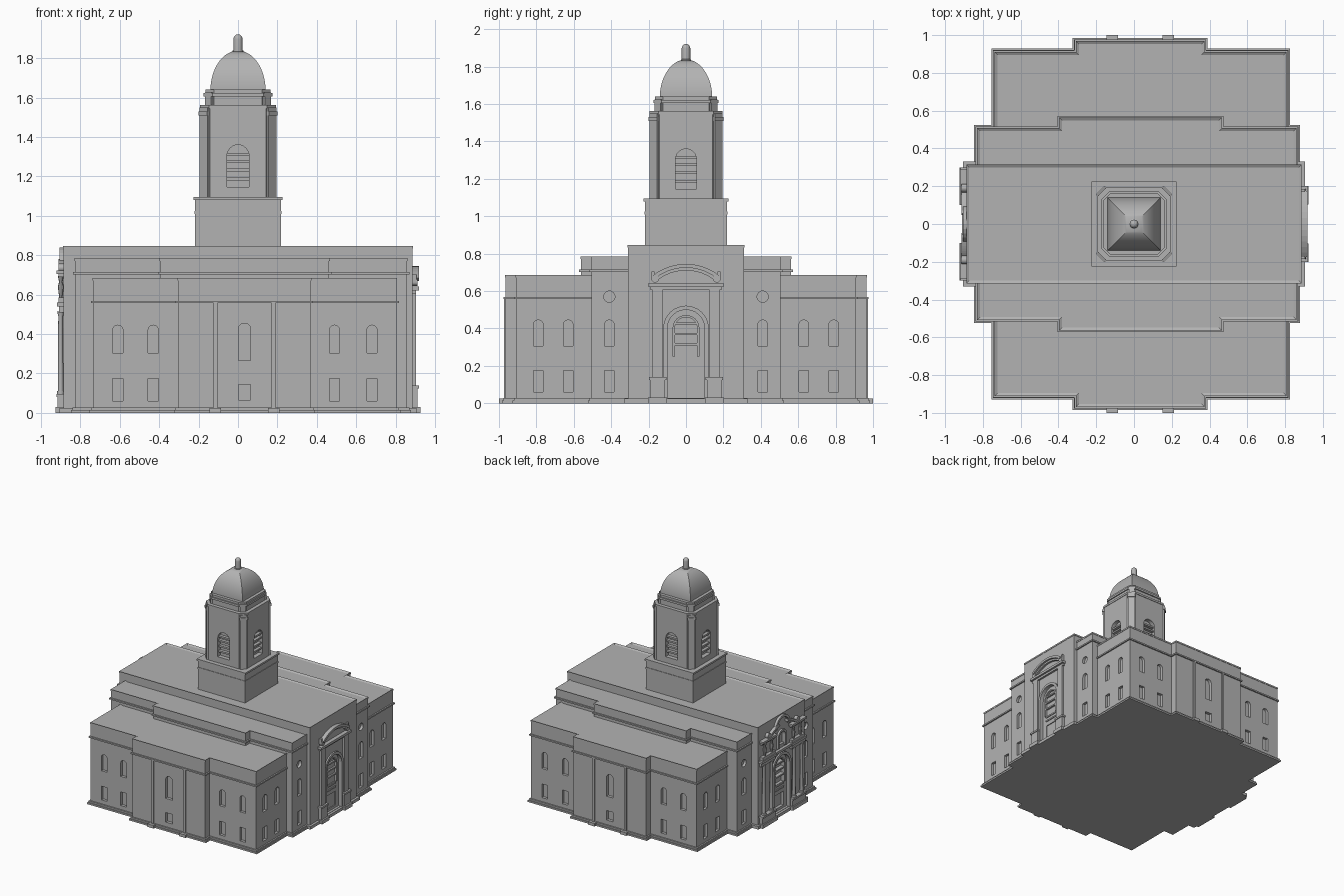
import bpy, bmesh, math
from mathutils import Vector

if "Cube" in bpy.data.objects:
    bpy.data.objects.remove(bpy.data.objects["Cube"])

stone = bpy.data.materials.new("grey_stone")
stone.use_nodes = True
GREY = (0.45, 0.45, 0.45, 1)
stone.diffuse_color = GREY
stone.node_tree.nodes["Principled BSDF"].inputs["Base Color"].default_value = GREY

# Facade frames: u runs along the wall, d is the distance out from the centre
FRAMES = {
    "+x": lambda u, z, d: Vector((d, u, z)),
    "-x": lambda u, z, d: Vector((-d, u, z)),
    "+y": lambda u, z, d: Vector((u, d, z)),
    "-y": lambda u, z, d: Vector((u, -d, z)),
    "up": lambda u, v, d: Vector((u, v, d)),
}


def prism(bm, pts, face, d0, d1, rim=0, sink=0):
    """Extrude an outline between two depths, optionally sinking the top face."""
    f = FRAMES[face]
    rings = [[bm.verts.new(f(a, b, d)) for a, b in pts] for d in (d0, d1)]
    n = len(pts)
    faces = [bm.faces.new(r) for r in rings]
    for i in range(n):
        j = (i + 1) % n
        faces.append(bm.faces.new((rings[0][i], rings[0][j], rings[1][j], rings[1][i])))
    bmesh.ops.recalc_face_normals(bm, faces=faces)
    if rim:
        bmesh.ops.inset_region(bm, faces=[faces[1]], thickness=rim, use_even_offset=True)
        bmesh.ops.translate(bm, verts=faces[1].verts, vec=(0, 0, -sink))


def loft(bm, profile, n, centre=(0, 0), turn=0):
    """Stack regular rings of (radius, height)."""
    rings = []
    for r, z in profile:
        rings.append([bm.verts.new((centre[0] + r * math.cos(turn + k * math.tau / n),
                                    centre[1] + r * math.sin(turn + k * math.tau / n), z)) for k in range(n)])
    for a, b in zip(rings, rings[1:]):
        for i in range(n):
            j = (i + 1) % n
            bm.faces.new((a[i], a[j], b[j], b[i]))
    bm.faces.new(rings[0][::-1])
    bm.faces.new(rings[-1])


def finish(bm, name, smooth=False, cutters=()):
    mesh = bpy.data.meshes.new(name)
    bm.to_mesh(mesh)
    bm.free()
    ob = bpy.data.objects.new(name, mesh)
    bpy.context.collection.objects.link(ob)
    mesh.materials.append(stone)
    for c in cutters:
        m = ob.modifiers.new("openings", "BOOLEAN")
        m.object, m.operation, m.solver = c, "DIFFERENCE", "EXACT"
    if smooth:
        bpy.ops.object.select_all(action="DESELECT")
        ob.select_set(True)
        bpy.context.view_layer.objects.active = ob
        bpy.ops.object.shade_smooth_by_angle(angle=math.radians(35))
    return ob


def rect(u0, u1, z0, z1):
    return [(u0, z0), (u1, z0), (u1, z1), (u0, z1)]


def arc(u, z, r, a0, a1, n=12, squash=1):
    steps = [math.radians(a0 + (a1 - a0) * k / n) for k in range(n + 1)]
    return [(u + r * math.cos(a), z + r * squash * math.sin(a)) for a in steps]


def arched(u, w, z0, z1):
    """Round-headed opening of half width w."""
    return [(u - w, z0), (u + w, z0)] + arc(u, z1 - w, w, 0, 180)


def arch_band(u, r0, r1, spring, foot):
    return ([(u + r0, foot), (u + r1, foot)] + arc(u, spring, r1, 0, 180)
            + [(u - r1, foot), (u - r0, foot)] + arc(u, spring, r0, 180, 0))


def plan(x0, x1, y, p0, p1, py, off=0):
    """Block outline with a shallow projecting bay on front and back."""
    x0, x1, y, p0, p1, py = x0 - off, x1 + off, y + off, p0 - off, p1 + off, py + off
    return [(x0, -y), (p0, -y), (p0, -py), (p1, -py), (p1, -y), (x1, -y),
            (x1, y), (p1, y), (p1, py), (p0, py), (p0, y), (x0, y)]


def octagon(h, flat):
    return [(sx * a, sy * b) for sx, sy, swap in
            ((1, 1, 0), (1, 1, 1), (-1, 1, 1), (-1, 1, 0), (-1, -1, 0), (-1, -1, 1), (1, -1, 1), (1, -1, 0))
            for a, b in [((flat, h) if swap else (h, flat))]]


WING = (-0.735, 0.805, 0.908, -0.305, 0.37, 0.965)
MIDDLE = (-0.827, 0.858, 0.505, -0.395, 0.463, 0.562)
HALL_X, HALL_Y = 0.885, 0.31

# Window and door cutters: shallow openings, then deeper ones inside the niches
openings, deep = bmesh.new(), bmesh.new()
for face in ("-y", "+y"):
    for u in (-0.61, -0.43, 0.49, 0.68):
        prism(openings, arched(u, 0.026, 0.305, 0.445), face, 0.885, 0.93)
        prism(openings, rect(u - 0.026, u + 0.026, 0.06, 0.175), face, 0.885, 0.93)
    prism(openings, arched(0.033, 0.031, 0.265, 0.455), face, 0.94, 0.98)
    prism(openings, rect(0.002, 0.064, 0.065, 0.145), face, 0.94, 0.98)
for face, wing_d, mid_d in (("+x", 0.805, 0.858), ("-x", 0.735, 0.827)):
    for s in (-1, 1):
        for u, d in ((0.41, mid_d), (0.63, wing_d), (0.79, wing_d)):
            prism(openings, arched(s * u, 0.026, 0.305, 0.445), face, d - 0.022, d + 0.02)
            prism(openings, rect(s * u - 0.026, s * u + 0.026, 0.06, 0.175), face, d - 0.022, d + 0.02)
        prism(openings, arc(s * 0.41, 0.57, 0.03, 0, 345, 23), face, mid_d - 0.022, mid_d + 0.02)
    prism(openings, arched(0, 0.1, 0.028, 0.5), face, HALL_X - 0.02, 0.95)
    prism(deep, arched(0, 0.06, 0.25, 0.46), face, HALL_X - 0.045, 0.95)
    prism(deep, rect(-0.06, 0.06, 0.05, 0.165), face, HALL_X - 0.045, 0.95)
prism(openings, arched(0, 0.04, 0.59, 0.7), "-x", HALL_X - 0.02, 0.95)
cutters = [finish(openings, "opening_cutter"), finish(deep, "inner_opening_cutter")]

# Stepped masses with cornices, copings and plinths
for name, dims, top, cornice in (("wing", WING, 0.685, 0.557), ("middle", MIDDLE, 0.785, 0.702)):
    bm = bmesh.new()
    prism(bm, plan(*dims), "up", 0, top - 0.012)
    finish(bm, name + "_walls", cutters=cutters[:1])
    bm = bmesh.new()
    prism(bm, plan(*dims, 0.003), "up", top - 0.013, top, 0.016, 0.009)
    prism(bm, plan(*dims, 0.011), "up", cornice, cornice + 0.012)
    prism(bm, plan(*dims, 0.02), "up", 0, 0.014)
    prism(bm, plan(*dims, 0.012), "up", 0.014, 0.027)
    finish(bm, name + "_trim")

bm = bmesh.new()
prism(bm, rect(-HALL_X, HALL_X, -HALL_Y, HALL_Y), "up", 0, 0.835)
finish(bm, "hall_walls", cutters=cutters)
bm = bmesh.new()
prism(bm, rect(-HALL_X - 0.003, HALL_X + 0.003, -HALL_Y - 0.004, HALL_Y + 0.004), "up", 0.834, 0.847, 0.014, 0.008)
prism(bm, rect(-0.905, 0.905, -0.33, 0.33), "up", 0, 0.025)
finish(bm, "hall_trim")

# Slim pilasters on the projecting bays
bm = bmesh.new()
for face in ("-y", "+y"):
    for u in (-0.115, 0.181):
        prism(bm, rect(u - 0.01, u + 0.01, 0.02, 0.56), face, 0.96, 0.974)
        prism(bm, rect(u - 0.03, u + 0.03, 0, 0.025), face, 0.96, 1.0)
finish(bm, "bay_pilasters")

# Portal arch, niche glazing bars and pilasters shared by both entrance fronts
for face, label in (("+x", "east"), ("-x", "west")):
    bm = bmesh.new()
    prism(bm, arch_band(0, 0.1, 0.122, 0.4, 0.025), face, 0.88, 0.897)
    prism(bm, arch_band(0, 0.06, 0.072, 0.4, 0.25), face, 0.86, 0.874)
    for z in (0.2, 0.235, 0.31, 0.365, 0.42):
        prism(bm, rect(-0.06, 0.06, z, z + 0.012), face, 0.835, 0.872)
    finish(bm, label + "_portal_arch")

# East front: pilasters on pedestals, entablature and segmental pediment with scrolls
bm = bmesh.new()
for s in (-1, 1):
    c = s * 0.152
    prism(bm, rect(c - 0.027, c + 0.027, 0.02, 0.62), "+x", 0.88, 0.903)
    prism(bm, rect(c - 0.04, c + 0.04, 0.02, 0.125), "+x", 0.88, 0.912)
    prism(bm, rect(c - 0.047, c + 0.047, 0.125, 0.14), "+x", 0.88, 0.918)
    prism(bm, rect(c - 0.05, c + 0.05, 0, 0.03), "+x", 0.88, 0.925)
    prism(bm, arc(s * 0.165, 0.665, 0.02, 0, 345, 23), "+x", 0.88, 0.91)
    prism(bm, rect(s * 0.177 - 0.008, s * 0.177 + 0.008, 0.665, 0.705), "+x", 0.88, 0.905)
prism(bm, rect(-0.19, 0.19, 0.605, 0.622), "+x", 0.88, 0.902)
prism(bm, rect(-0.2, 0.2, 0.622, 0.642), "+x", 0.88, 0.918)
prism(bm, arc(0, 0.46, 0.285, 128, 52) + arc(0, 0.46, 0.265, 52, 128), "+x", 0.88, 0.918)
prism(bm, arc(0, 0.46, 0.265, 128, 52) + arc(0, 0.46, 0.25, 52, 128), "+x", 0.88, 0.902)
finish(bm, "east_pediment")

# West front: two tiers of paired columns under a broken, curved pediment
bm = bmesh.new()
cols = bmesh.new()
for s in (-1, 1):
    def bay(a, b, z0, z1, d):
        prism(bm, rect(min(s * a, s * b), max(s * a, s * b), z0, z1), "-x", 0.88, d)
    bay(0.1, 0.3, 0, 0.03, 0.925)
    bay(0.11, 0.29, 0.03, 0.08, 0.915)
    bay(0.105, 0.295, 0.08, 0.095, 0.922)
    bay(0.11, 0.29, 0.51, 0.54, 0.908)
    bay(0.1, 0.3, 0.54, 0.56, 0.918)
    bay(0.11, 0.28, 0.56, 0.585, 0.912)
    bay(0.11, 0.28, 0.69, 0.705, 0.91)
    bay(0.1, 0.29, 0.705, 0.722, 0.922)
    for u in (0.15, 0.25):
        loft(cols, [(0.019, 0.09), (0.019, 0.11), (0.014, 0.112), (0.012, 0.49), (0.018, 0.515)], 12, (-0.9, s * u))
    for u in (0.145, 0.235):
        loft(cols, [(0.008, 0.58), (0.015, 0.64), (0.009, 0.665), (0.015, 0.695)], 8, (-0.899, s * u))
    prism(bm, arc(s * 0.19, 0.735, 0.022, 0, 345, 23), "-x", 0.88, 0.912)
    a0, a1 = (20, 75) if s > 0 else (160, 105)
    prism(bm, arc(0, 0.66, 0.21, a0, a1, squash=0.6) + arc(0, 0.66, 0.185, a1, a0, squash=0.6), "-x", 0.88, 0.912)
prism(bm, rect(-0.1, 0.1, 0.54, 0.56), "-x", 0.88, 0.91)
prism(bm, arch_band(0, 0.04, 0.058, 0.66, 0.57), "-x", 0.88, 0.9)
prism(bm, arc(0, 0.74, 0.1, 180, 0) + arc(0, 0.74, 0.08, 0, 180), "-x", 0.88, 0.906)
finish(bm, "west_portal_frame")
finish(cols, "west_columns", True)

# Tower base
bm = bmesh.new()
prism(bm, rect(-0.218, 0.218, -0.218, 0.218), "up", 0.83, 1.085)
prism(bm, rect(-0.222, 0.222, -0.222, 0.222), "up", 1.01, 1.025)
prism(bm, rect(-0.226, 0.226, -0.226, 0.226), "up", 1.08, 1.095)
finish(bm, "tower_base")

# Belfry with an arched, louvred opening on each side
cut, slats = bmesh.new(), bmesh.new()
for face in ("+x", "-x", "+y", "-y"):
    prism(cut, arched(0, 0.056, 1.145, 1.36), face, 0.155, 0.25)
    for z in (1.18, 1.225, 1.27, 1.305):
        prism(slats, rect(-0.056, 0.056, z, z + 0.014), face, 0.15, 0.18)
finish(slats, "belfry_louvres")
cutters.append(finish(cut, "belfry_cutter"))
bm = bmesh.new()
prism(bm, octagon(0.19, 0.142), "up", 1.09, 1.56)
finish(bm, "belfry", cutters=cutters[2:])

# Corner pilasters, stepped cornice and drum
bm = bmesh.new()
for sx in (-1, 1):
    for sy in (-1, 1):
        for half, out, z0, z1 in ((0.028, 0.247, 1.09, 1.51), (0.032, 0.253, 1.51, 1.53), (0.028, 0.247, 1.53, 1.55),
                                  (0.022, 0.215, 1.56, 1.625)):
            k = math.sqrt(0.5)
            pts = [((a * sx - b * sx) * k, (a * sy + b * sy) * k)
                   for a, b in ((0.15, -half), (out, -half), (out, half), (0.15, half))]
            prism(bm, pts, "up", z0, z1)
for h, flat, z0, z1 in ((0.194, 0.146, 1.545, 1.562), (0.165, 0.122, 1.56, 1.605),
                        (0.174, 0.13, 1.605, 1.622), (0.165, 0.122, 1.622, 1.64)):
    prism(bm, octagon(h, flat), "up", z0, z1)
finish(bm, "belfry_cornice")

# Square-plan dome and finial
bm = bmesh.new()
dome = [math.radians(78 * k / 16) for k in range(17)]
loft(bm, [(0.14 * math.sqrt(2) * math.cos(t), 1.635 + 0.203 * math.sin(t)) for t in dome], 4, turn=math.pi / 4)
finish(bm, "dome", True)
bm = bmesh.new()
tip = [math.radians(15 * k) for k in range(6)]
loft(bm, [(0.027, 1.82), (0.027, 1.838), (0.023, 1.84)]
     + [(0.023 * math.cos(t), 1.897 + 0.024 * math.sin(t)) for t in tip], 16)
finish(bm, "finial", True)

for c in cutters:
    c.hide_render = True
    c.hide_viewport = True
